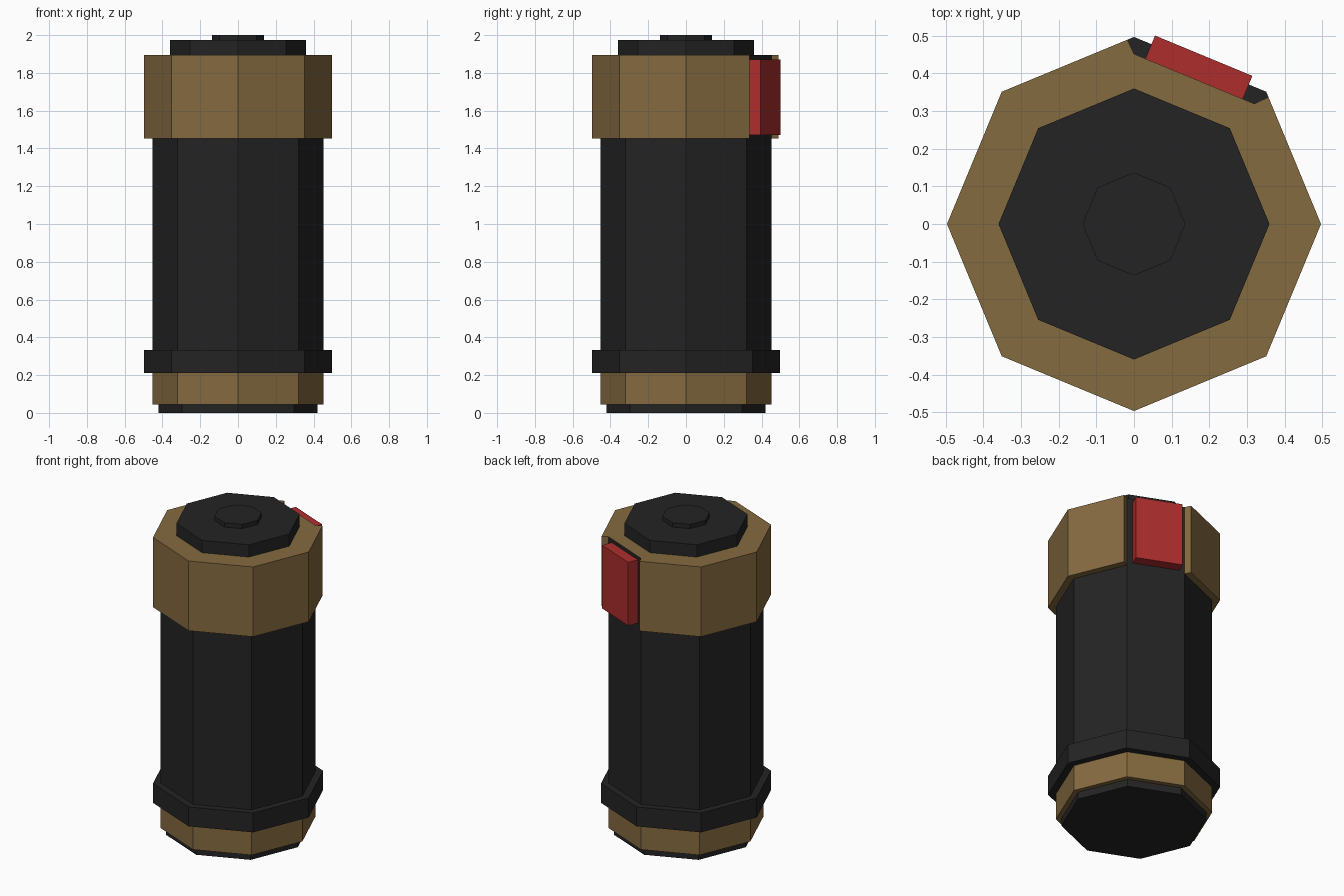
import bpy, bmesh, math
from mathutils import Vector

if "Cube" in bpy.data.objects:
    bpy.data.objects.remove(bpy.data.objects["Cube"])


def material(name, rgb):
    m = bpy.data.materials.new(name)
    m.diffuse_color = (*rgb, 1)
    m.use_nodes = True
    m.node_tree.nodes["Principled BSDF"].inputs["Base Color"].default_value = m.diffuse_color
    return m


BLACK = material("charcoal", (0.0176, 0.0176, 0.0176))
BRONZE = material("bronze", (0.235, 0.145, 0.051))
RED = material("red", (0.42, 0.027, 0.027))


def corner(r, i):
    a = math.radians(45 * i)
    return Vector((r * math.cos(a), r * math.sin(a)))


def octagon(r):
    return [corner(r, i) for i in range(8)]


def prism(name, outline, z0, z1, *mats):
    """Extrude an outline; a second material colours the top face."""
    bm = bmesh.new()
    low = [bm.verts.new((p.x, p.y, z0)) for p in outline]
    high = [bm.verts.new((p.x, p.y, z1)) for p in outline]
    bm.faces.new(low[::-1])
    top = bm.faces.new(high)
    n = len(outline)
    for i in range(n):
        j = (i + 1) % n
        bm.faces.new((low[i], low[j], high[j], high[i]))
    bmesh.ops.recalc_face_normals(bm, faces=bm.faces)
    if len(mats) > 1:
        top.material_index = 1
    me = bpy.data.meshes.new(name)
    bm.to_mesh(me)
    bm.free()
    for m in mats:
        me.materials.append(m)
    ob = bpy.data.objects.new(name, me)
    bpy.context.collection.objects.link(ob)
    return ob


R_BODY, R_RING = 0.452, 0.497

# Stacked octagonal sections, bottom to top
prism("foot", octagon(0.42), 0.0, 0.045, BLACK)
prism("lower_sleeve", octagon(R_BODY), 0.045, 0.21, BRONZE)
prism("lower_band", octagon(R_RING), 0.21, 0.333, BLACK)
prism("body", octagon(R_BODY), 0.333, 1.895, BLACK, BRONZE)
prism("cap", octagon(0.36), 1.895, 1.973, BLACK)
prism("cap_button", octagon(0.137), 1.973, 2.0, BLACK)

# Upper collar, open over the back right facet (45 to 90 degrees)
start = corner(R_RING, 2).lerp(corner(R_RING, 3), 0.05)
end = corner(R_RING, 9).lerp(corner(R_RING, 8), 0.04)
outer = [start] + [corner(R_RING, i) for i in range(3, 9)] + [end]
inner = [corner(R_BODY, i) for i in range(9, 1, -1)]
prism("upper_collar", outer + inner, 1.452, 1.895, BRONZE)

# Red plate in the collar opening
n = Vector((math.cos(math.radians(67.5)), math.sin(math.radians(67.5))))
t = Vector((n.y, -n.x))
plate = [n * d + t * s for d, s in ((0.415, -0.14), (0.415, 0.14), (0.484, 0.14), (0.484, -0.14))]
prism("red_plate", plate, 1.47, 1.872, RED)
